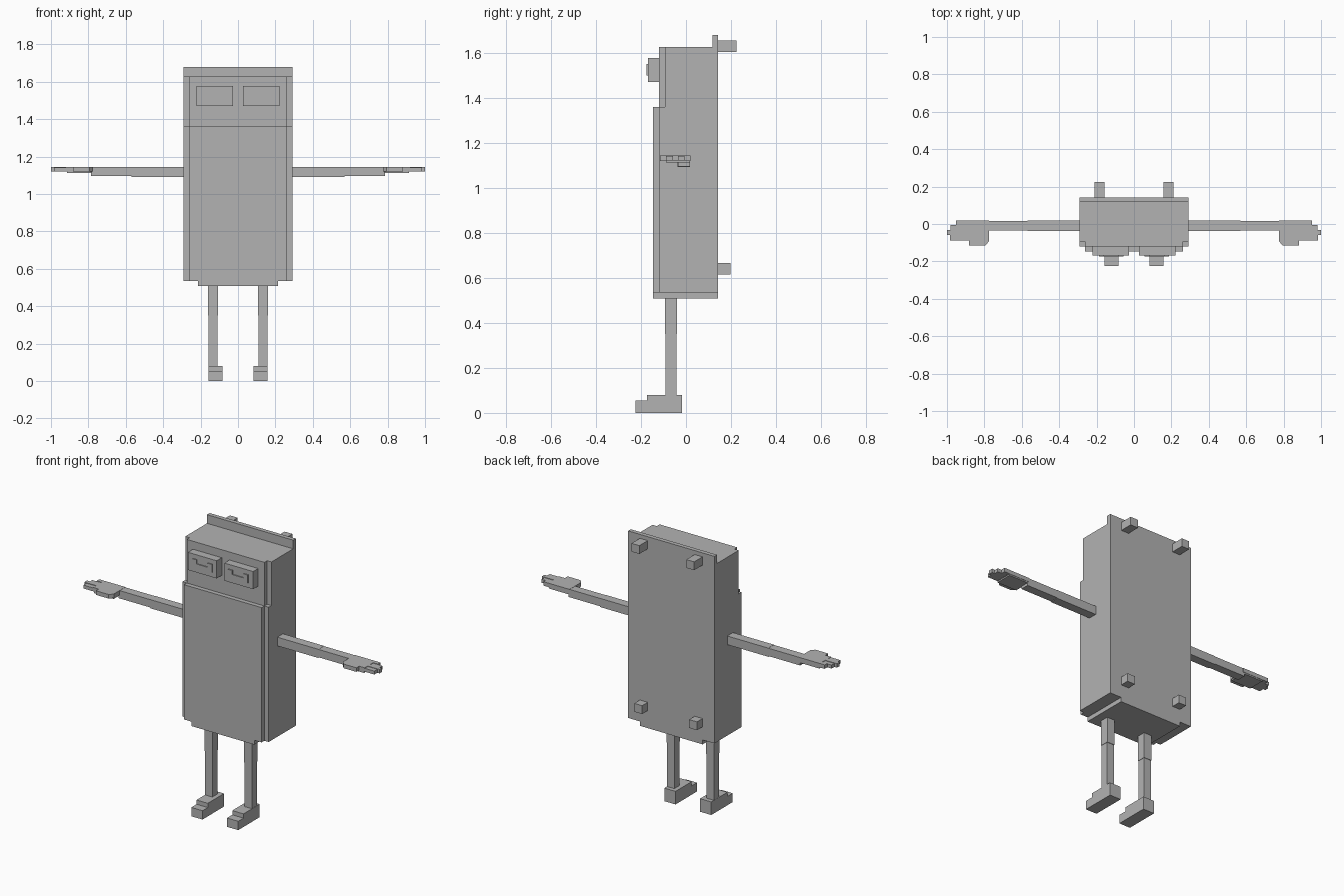
import bpy
import bmesh

if "Cube" in bpy.data.objects:
    bpy.data.objects.remove(bpy.data.objects["Cube"])

grey = bpy.data.materials.new("plain grey")
grey.diffuse_color = (0.45, 0.45, 0.45, 1)
grey.use_nodes = True
grey.node_tree.nodes["Principled BSDF"].inputs["Base Color"].default_value = grey.diffuse_color


def finish(name, bm):
    bmesh.ops.recalc_face_normals(bm, faces=bm.faces)
    mesh = bpy.data.meshes.new(name)
    bm.to_mesh(mesh)
    bm.free()
    mesh.materials.append(grey)
    obj = bpy.data.objects.new(name, mesh)
    bpy.context.collection.objects.link(obj)


def prism(name, outline, lo, hi, axis="z"):
    """Extrude a 2D outline: (x, y) along z, or (y, z) along x, or (x, z) along y."""
    place = {"x": lambda p: (lo, p[0], p[1]),
             "y": lambda p: (p[0], lo, p[1]),
             "z": lambda p: (p[0], p[1], lo)}[axis]
    bm = bmesh.new()
    face = bm.faces.new([bm.verts.new(place(p)) for p in outline])
    new = bmesh.ops.extrude_face_region(bm, geom=[face])["geom"]
    shift = [(hi - lo) if a == axis else 0 for a in "xyz"]
    bmesh.ops.translate(bm, vec=shift, verts=[g for g in new if isinstance(g, bmesh.types.BMVert)])
    finish(name, bm)


def box(name, x, y, z):
    prism(name, [(x[0], y[0]), (x[1], y[0]), (x[1], y[1]), (x[0], y[1])], *z)


def flip(side, pts):
    return [(side * p[0], p[1]) for p in pts]


# Body: side profile with back lip and stepped front
W, BACK = 0.292, 0.143
prism("body", [(-0.12, 0.535), (BACK, 0.535), (BACK, 1.68), (0.117, 1.68),
               (0.117, 1.627), (-0.093, 1.627), (-0.093, 1.36), (-0.12, 1.36)], -W, W, "x")
# Raised front panels for chest and head, and the base block
prism("front_panel", [(-0.147, 0.535), (-0.09, 0.535), (-0.09, 1.627), (-0.12, 1.627),
                      (-0.12, 1.36), (-0.147, 1.36)], -0.263, 0.263, "x")
box("base_block", (-0.213, 0.213), (-0.147, BACK), (0.508, 0.54))

for s, side in ((1, "right"), (-1, "left")):
    def span(a, b):
        return tuple(sorted((s * a, s * b)))

    # Eye block with a thin smile-shaped plate
    box(side + "_eye", span(0.026, 0.221), (-0.169, -0.11), (1.47, 1.578))
    prism(side + "_eye_mark", flip(s, [(0.055, 1.5), (0.188, 1.5), (0.188, 1.55), (0.16, 1.55),
                                       (0.16, 1.525), (0.083, 1.525), (0.083, 1.55), (0.055, 1.55)]),
          -0.175, -0.168, "y")

    # Back pegs
    box(side + "_upper_peg", span(0.159, 0.212), (0.14, 0.224), (1.605, 1.656))
    box(side + "_lower_peg", span(0.159, 0.212), (0.14, 0.197), (0.615, 0.666))

    # Arm in two segments
    box(side + "_upper_arm", span(0.28, 0.57), (-0.037, 0.018), (1.092, 1.145))
    box(side + "_forearm", span(0.57, 0.785), (-0.036, 0.017), (1.096, 1.144))

    # Hand: palm, thumb with cut corner, fingers, thicker pad below
    box(side + "_palm", span(0.776, 0.92), (-0.088, 0.019), (1.12, 1.145))
    prism(side + "_thumb", flip(s, [(0.776, -0.085), (0.776, -0.093), (0.795, -0.115),
                                    (0.882, -0.115), (0.882, -0.085)]), 1.12, 1.145)
    for i, (tip, y0, y1) in enumerate([(0.985, -0.088, -0.059), (1.0, -0.059, -0.033),
                                       (0.982, -0.033, -0.006), (0.953, -0.006, 0.019)]):
        box(f"{side}_finger_{i + 1}", span(0.91, tip), (y0, y1),
            (1.121, 1.145 if i % 2 else 1.142))
    box(side + "_palm_pad", span(0.78, 0.915), (-0.088, 0.017), (1.112, 1.122))

    # Leg in two segments, and stepped foot
    box(side + "_thigh", span(0.107, 0.16), (-0.094, -0.04), (0.35, 0.515))
    box(side + "_shin", span(0.109, 0.158), (-0.092, -0.043), (0.07, 0.352))
    prism(side + "_foot", [(-0.225, 0), (-0.017, 0), (-0.017, 0.08), (-0.174, 0.08),
                           (-0.174, 0.054), (-0.225, 0.054)], *span(0.083, 0.159), "x")
